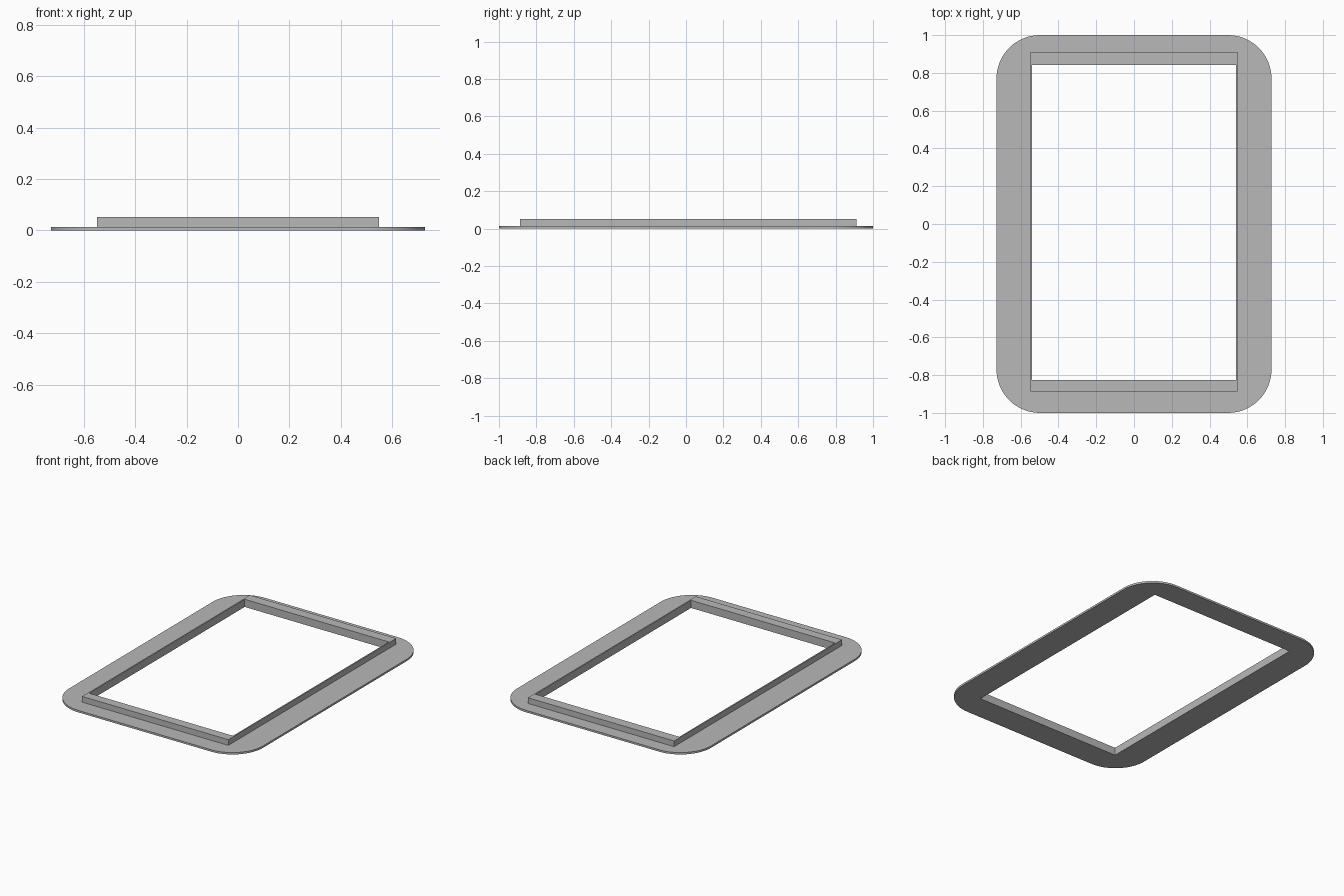
import bpy, bmesh, math

cube = bpy.data.objects.get("Cube")
if cube:
    bpy.data.objects.remove(cube, do_unlink=True)

# Single grey finish
grey = bpy.data.materials.new("grey")
grey.use_nodes = True
colour = (0.48, 0.48, 0.48, 1)
grey.diffuse_color = colour
grey.node_tree.nodes["Principled BSDF"].inputs["Base Color"].default_value = colour


def rectangle(half_x, y_min, y_max, radius=0, steps=16):
    """Counter-clockwise rectangle outline, with optional rounded corners."""
    corners = [(1, 1), (-1, 1), (-1, -1), (1, -1)]
    points = []
    for i, (sx, sy) in enumerate(corners):
        cx = sx * (half_x - radius)
        cy = y_max - radius if sy > 0 else y_min + radius
        for k in range(steps + 1 if radius else 1):
            a = math.pi / 2 * (i + k / steps)
            points.append((cx + radius * math.cos(a), cy + radius * math.sin(a)))
    return points


def ring(name, outlines, z_min, z_max):
    """Solid slab between an outer outline and a hole outline."""
    curve = bpy.data.curves.new(name, "CURVE")
    curve.dimensions = "2D"
    curve.fill_mode = "BOTH"
    curve.extrude = (z_max - z_min) / 2
    for outline in outlines:
        spline = curve.splines.new("POLY")
        spline.points.add(len(outline) - 1)
        for point, (x, y) in zip(spline.points, outline):
            point.co = (x, y, 0, 1)
        spline.use_cyclic_u = True
    obj = bpy.data.objects.new(name, curve)
    bpy.context.collection.objects.link(obj)
    bpy.ops.object.select_all(action="DESELECT")
    obj.select_set(True)
    bpy.context.view_layer.objects.active = obj
    bpy.ops.object.convert(target="MESH")
    obj = bpy.context.object

    # Weld the caps to the walls and lift into place
    mesh = obj.data
    bm = bmesh.new()
    bm.from_mesh(mesh)
    bmesh.ops.remove_doubles(bm, verts=bm.verts, dist=0.0001)
    bmesh.ops.translate(bm, verts=bm.verts, vec=(0, 0, (z_min + z_max) / 2))
    bmesh.ops.recalc_face_normals(bm, faces=bm.faces)
    bm.to_mesh(mesh)
    bm.free()
    mesh.materials.clear()
    mesh.materials.append(grey)
    bpy.ops.object.shade_smooth_by_angle(angle=math.radians(30))
    return obj


opening = rectangle(0.54, -0.825, 0.843)

# Thin rounded flange
ring("flange", [rectangle(0.728, -1, 1, radius=0.23), opening], 0, 0.013)

# Raised lip around the opening, thicker at the two ends
ring("raised_lip", [rectangle(0.549, -0.888, 0.911), opening], 0.013, 0.052)
